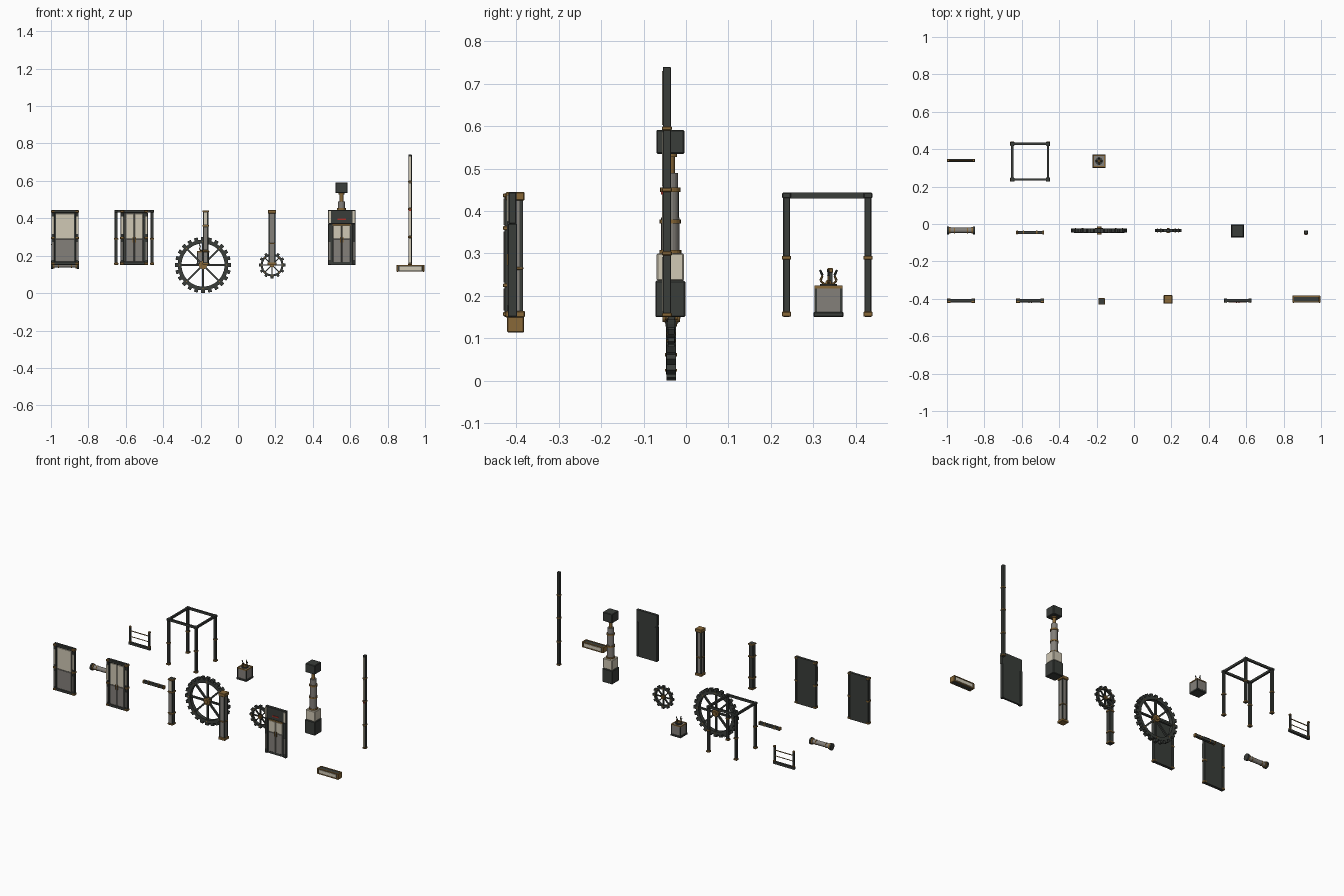
import bpy, bmesh, math
from mathutils import Matrix, Vector

if "Cube" in bpy.data.objects:
    bpy.data.objects.remove(bpy.data.objects["Cube"])

def material(name, rgb):
    m = bpy.data.materials.new(name)
    m.diffuse_color = (*rgb, 1)
    m.use_nodes = True
    m.node_tree.nodes["Principled BSDF"].inputs["Base Color"].default_value = m.diffuse_color
    return m

DARK = material("dark_iron", (0.042, 0.047, 0.042))
CREAM = material("cream_panel", (0.63, 0.58, 0.46))
GREY = material("grey_metal", (0.23, 0.215, 0.195))
BRASS = material("brass", (0.25, 0.14, 0.04))
RED = material("red_lamp", (0.4, 0.03, 0.02))

def finish(name, bm, mat, smooth=False):
    me = bpy.data.meshes.new(name)
    bm.to_mesh(me)
    bm.free()
    me.materials.append(mat)
    for p in me.polygons:
        p.use_smooth = smooth and len(p.vertices) == 4
    ob = bpy.data.objects.new(name, me)
    bpy.context.collection.objects.link(ob)
    return ob

def box(name, c, s, mat, bev=0.0, rot=None):
    bm = bmesh.new()
    bmesh.ops.create_cube(bm, size=1, matrix=Matrix.Diagonal((*s, 1)))
    if bev:
        bmesh.ops.bevel(bm, geom=bm.edges[:], offset=bev, segments=1, affect='EDGES')
    bm.transform(Matrix.Translation(c) @ (rot or Matrix()))
    return finish(name, bm, mat)

def span(name, x, y, z, mat, bev=0.0):
    """Box from (min, max) pairs."""
    return box(name, [(a + b) / 2 for a, b in (x, y, z)], [b - a for a, b in (x, y, z)], mat, bev)

def rod(name, a, b, r, mat, n=16, r2=None):
    a, b = Vector(a), Vector(b)
    bm = bmesh.new()
    bmesh.ops.create_cone(bm, cap_ends=True, segments=n, radius1=r, radius2=r if r2 is None else r2, depth=(b - a).length)
    bm.transform(Matrix.Translation((a + b) / 2) @ (b - a).to_track_quat('Z', 'Y').to_matrix().to_4x4())
    return finish(name, bm, mat)

Z0, Z1 = 0.15, 0.445

# wall panels: slab, stiles, rails, corner brackets
def panel(name, cx, kind):
    def fx(a, b): return (cx + a, cx + b)
    span(name + "_back_slab", fx(-.072, .072), (-.412, -.400), (Z0, Z1), DARK)
    if kind == "header":
        span(name + "_header", fx(-.073, .073), (-.418, -.400), (.37, Z1), DARK, .002)
        span(name + "_lamp", fx(-.022, .022), (-.421, -.416), (.391, .398), RED)
        span(name + "_lintel", fx(-.05, .05), (-.420, -.410), (.362, .370), BRASS)
    else:
        span(name + "_top_rail", fx(-.07, .07), (-.420, -.400), (.428, .443), DARK, .002)
        span(name + "_sill", fx(-.07, .07), (-.420, -.400), (Z0, .168), DARK, .002)
    for s in (-1, 1):
        sx = cx + s * .065
        top = .37 if kind == "header" else .43
        box(name + "_stile", (sx, -.409, (Z0 + top) / 2), (.016, .022, top - Z0), DARK, .002)
        z_hi = (.375, .438) if kind == "header" else (.315, .41)
        box(name + "_stile_upper_plate", (sx, -.420, sum(z_hi) / 2), (.013, .004, z_hi[1] - z_hi[0]), CREAM)
        box(name + "_stile_lower_plate", (sx, -.420, .225), (.011, .004, .095), GREY)
        if kind != "header":
            for z in (.157, .295, .437):
                box(name + "_bracket", (sx, -.410, z), (.020, .026, .012), BRASS, .002)
    # infill leaves
    leaves = [(-.048, .048)] if kind == "plain" else [(-.046, -.002), (.002, .046)]
    ztop = .36 if kind == "header" else .425
    for a, b in leaves:
        span(name + "_upper_field", fx(a, b), (-.417, -.408), (.291, ztop), CREAM, .001)
        span(name + "_lower_field", fx(a, b), (-.417, -.408), (.166, .288), GREY, .001)
        if kind != "plain":
            box(name + "_handle", (cx + (.007 if a > 0 else -.007), -.419, .285), (.004, .006, .03), BRASS)

panel("wall_panel", -.925, "plain")
panel("double_door", -.555, "doors")
panel("lift_door", .555, "header")

# square posts with collars and inset faces
def post(name, cx, cy, w, z0, z1, collars, inset, lift=.003, core=DARK):
    box(name + "_shaft", (cx, cy, (z0 + z1) / 2), (w, w, z1 - z0), core, .0015)
    for z in collars:
        box(name + "_collar", (cx, cy, z), (w + 2 * lift, w + 2 * lift, .009), BRASS, .0015)
    for a, b, m in inset:
        box(name + "_inset", (cx, cy - w / 2, (a + b) / 2), (w * .55, .003, b - a), m)

post("slim_post", -.173, -.414, .029, Z0, .442, (.157, .225, .36, .437),
     [(.165, .218, GREY), (.232, .352, GREY), (.367, .43, CREAM)])
post("tall_post", .92, -.045, .019, Z0, .74, (.155, .30, .45, .595),
     [(.163, .292, CREAM), (.308, .441, CREAM), (.459, .587, CREAM), (.603, .73, CREAM)], .002)
box("tall_post_lamp", (.92, -.056, .443), (.012, .005, .007), RED)

# column: grey core, dark corner bars, brass plinth and capital
cx, cy = .182, -.403
box("column_core", (cx, cy, .297), (.03, .03, .27), GREY)
for i in (-1, 1):
    for j in (-1, 1):
        box("column_corner_bar", (cx + i * .0145, cy + j * .0145, .297), (.008, .008, .28), DARK)
for z, h, w in ((.157, .015, .046), (.265, .007, .039), (.435, .02, .044)):
    box("column_band", (cx, cy, z), (w, w, h), BRASS, .002)

# hanging beam with inset sides
box("deep_beam_core", (.922, -.402, .132), (.142, .032, .033), DARK)
for y in (-.419, -.385):
    box("deep_beam_side", (.922, y, .132), (.118, .004, .021), CREAM)
for z in (.117, .148):
    for y in (-.418, -.386):
        box("deep_beam_edge", (.922, y, z), (.142, .006, .005), BRASS)
for x in (.852, .992):
    box("deep_beam_end", (x, -.402, .132), (.009, .039, .037), BRASS, .002)

# thin beam
box("thin_beam", (-.555, -.045, .16), (.14, .016, .017), DARK)
for x in (-.625, -.485):
    box("thin_beam_end", (x, -.045, .16), (.010, .020, .020), BRASS, .002)
for dx in (-.035, .035):
    box("thin_beam_band", (-.555 + dx, -.045, .16), (.006, .018, .019), BRASS)

# flanged pipe
py = -.034
rod("pipe", (-.995, py, .15), (-.855, py, .15), .014, GREY)
for s in (-1, 1):
    for off, w, r, m in ((.070, .010, .021, DARK), (.060, .008, .018, BRASS), (.035, .005, .0155, BRASS)):
        c = -.925 + s * off
        rod("pipe_flange", (c - w / 2, py, .15), (c + w / 2, py, .15), r, m)

# toothed wheels
def gear(name, cx, r_in, r_out, r_tip, teeth, thick, tooth_w, spoke_w, hub):
    cy, cz, n = -.035, .15, 48
    bm = bmesh.new()
    rings = []
    for r, y in ((r_in, -1), (r_out, -1), (r_out, 1), (r_in, 1)):
        rings.append([bm.verts.new((cx + r * math.cos(2 * math.pi * i / n), cy + y * thick / 2,
                                    cz + r * math.sin(2 * math.pi * i / n))) for i in range(n)])
    for k in range(4):
        a, b = rings[k], rings[(k + 1) % 4]
        for i in range(n):
            bm.faces.new((a[i], a[(i + 1) % n], b[(i + 1) % n], b[i]))
    bmesh.ops.recalc_face_normals(bm, faces=bm.faces[:])
    finish(name + "_rim", bm, DARK)

    def radial(part, count, r0, r1, w, t, mat, phase=0):
        for i in range(count):
            a = 2 * math.pi * (i + phase) / count
            r = (r0 + r1) / 2
            box(f"{name}_{part}", (cx + r * math.cos(a), cy, cz + r * math.sin(a)),
                (r1 - r0, t, w), mat, 0, Matrix.Rotation(-a, 4, 'Y'))
    radial("tooth", teeth, r_out - .003, r_tip, tooth_w, thick * .92, DARK)
    radial("spoke", 8, hub * .5, r_in + .003, spoke_w, thick * .5, DARK)
    radial("rivet", 8, (r_in + r_out) / 2 - .003, (r_in + r_out) / 2 + .003, .006, thick + .004, BRASS)
    rod(name + "_hub", (cx, cy - thick * .55, cz), (cx, cy + thick * .55, cz), hub, BRASS)
    rod(name + "_axle", (cx, cy - thick * .85, cz), (cx, cy + thick * .85, cz), hub * .55, BRASS, 12)

gear("large_wheel", -.187, .115, .135, .15, 24, .024, .02, .010, .022)
gear("small_wheel", .182, .050, .061, .071, 12, .017, .014, .006, .012)

# telescopic piston
px, py = .553, -.037
box("piston_base", (px, py, .193), (.071, .071, .086), DARK, .003)
box("piston_housing", (px, py, .268), (.064, .064, .064), CREAM, .003)
for z0, z1, r, m in ((.29, .385, .0215, GREY), (.375, .455, .020, GREY), (.45, .49, .018, GREY),
                     (.485, .54, .0105, BRASS), (.299, .308, .026, BRASS), (.371, .380, .025, BRASS),
                     (.445, .455, .024, BRASS), (.528, .536, .016, BRASS)):
    rod("piston_stage", (px, py, z0), (px, py, z1), r, m, 20)
box("piston_head", (px, py, .563), (.066, .066, .057), DARK, .003)

# open frame
fx, fy, h = -.555, .333, .096
for i in (-1, 1):
    for j in (-1, 1):
        post("frame_leg", fx + i * h, fy + j * h, .016, Z0, .444, (.156, .29), [], .003)
        box("frame_foot", (fx + i * h, fy + j * h, .157), (.022, .022, .012), BRASS, .002)
        box("frame_corner", (fx + i * h, fy + j * h, .437), (.021, .021, .013), DARK, .002)
    box("frame_side_beam", (fx + i * h, fy, .437), (.011, 2 * h, .014), DARK)
    box("frame_cross_beam", (fx, fy + i * h, .437), (2 * h, .011, .014), DARK)

# railing
box("railing_base", (-.925, .34, .158), (.15, .015, .016), DARK, .001)
for s in (-1, 1):
    x = -.925 + s * .067
    box("railing_post", (x, .34, .208), (.010, .010, .10), DARK)
    for z in (.17, .26):
        box("railing_collar", (x, .34, z), (.013, .014, .011), BRASS, .002)
for z, r in ((.20, .0025), (.236, .003)):
    rod("railing_bar", (-.992, .34, z), (-.858, .34, z), r, BRASS, 8)

# clawed pedestal
qx, qy = -.187, .336
box("pedestal_base", (qx, qy, .156), (.071, .071, .012), DARK, .002)
box("pedestal_body", (qx, qy, .19), (.062, .062, .064), GREY, .002)
for i in (-1, 1):
    for j in (-1, 1):
        box("pedestal_corner", (qx + i * .030, qy + j * .030, .19), (.006, .006, .062), DARK)
    box("pedestal_trim", (qx + i * .030, qy, .221), (.007, .067, .006), BRASS)
    box("pedestal_trim", (qx, qy + i * .030, .221), (.067, .007, .006), BRASS)
rod("pedestal_disc", (qx, qy, .22), (qx, qy, .228), .02, DARK, 16)
rod("pedestal_knob", (qx, qy, .226), (qx, qy, .236), .009, BRASS, 12, .006)
for k in range(4):
    a = math.pi / 2 * k
    pts = [(qx + r * math.cos(a), qy + r * math.sin(a), z)
           for r, z in ((.009, .226), (.019, .236), (.014, .248), (.020, .261))]
    for n in range(3):
        rod("pedestal_claw", pts[n], pts[n + 1], .003, BRASS if n < 2 else DARK, 8, .0025)
